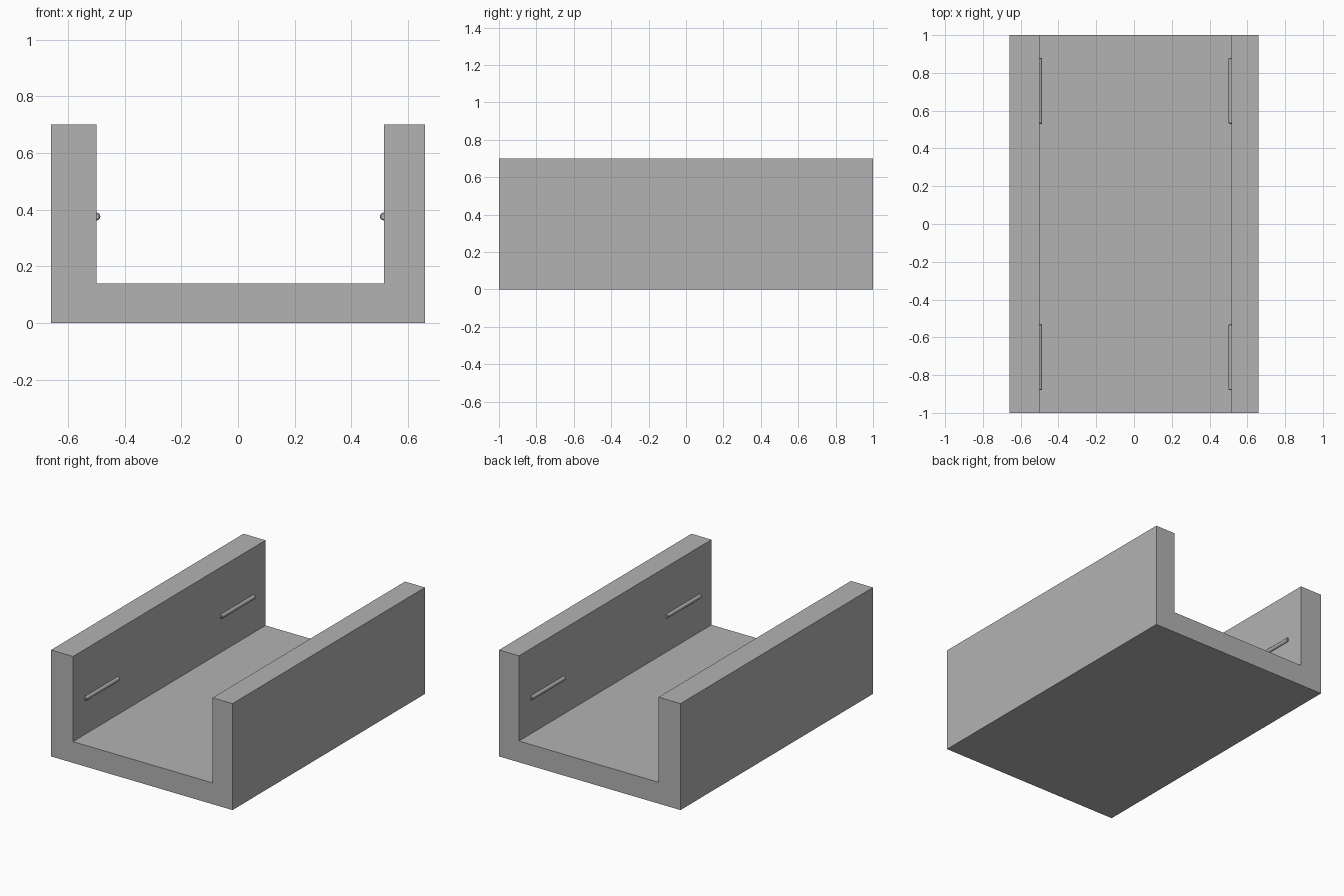
import bpy
import bmesh
from mathutils import Matrix

cube = bpy.data.objects.get("Cube")
if cube:
    bpy.data.objects.remove(cube, do_unlink=True)

# Single plain grey
grey = bpy.data.materials.new("plain grey")
grey.use_nodes = True
grey.diffuse_color = (0.45, 0.45, 0.45, 1)
grey.node_tree.nodes["Principled BSDF"].inputs["Base Color"].default_value = grey.diffuse_color


def add_object(name, bm):
    bmesh.ops.recalc_face_normals(bm, faces=bm.faces)
    mesh = bpy.data.meshes.new(name)
    bm.to_mesh(mesh)
    bm.free()
    mesh.materials.append(grey)
    obj = bpy.data.objects.new(name, mesh)
    bpy.context.collection.objects.link(obj)
    return obj


# U-shaped channel: profile extruded along y
OUTER, LEFT_WALL, RIGHT_WALL = 0.66, 0.515, -0.5
TOP, FLOOR = 0.70, 0.14
profile = [(-OUTER, 0), (OUTER, 0), (OUTER, TOP), (LEFT_WALL, TOP),
           (LEFT_WALL, FLOOR), (RIGHT_WALL, FLOOR), (RIGHT_WALL, TOP), (-OUTER, TOP)]
bm = bmesh.new()
face = bm.faces.new([bm.verts.new((x, -1, z)) for x, z in profile])
extruded = bmesh.ops.extrude_face_region(bm, geom=[face])["geom"]
bmesh.ops.translate(bm, vec=(0, 2, 0),
                    verts=[v for v in extruded if isinstance(v, bmesh.types.BMVert)])
add_object("channel", bm)


# Small snap ribs half sunk into the inner walls
def add_rib(name, x, y):
    bm = bmesh.new()
    bmesh.ops.create_cone(bm, cap_ends=True, segments=16, radius1=0.014, radius2=0.014,
                          depth=0.35, matrix=Matrix.Rotation(1.5708, 4, "X"))
    rims = [e for e in bm.edges if any(len(f.verts) > 4 for f in e.link_faces)]
    bmesh.ops.bevel(bm, geom=rims, offset=0.004, segments=1, affect="EDGES")
    rib = add_object(name, bm)
    rib.location = (x, y, 0.376)
    bpy.context.view_layer.objects.active = rib
    rib.select_set(True)
    bpy.ops.object.shade_smooth_by_angle()
    rib.select_set(False)


bpy.ops.object.select_all(action="DESELECT")
for side, x in (("left", LEFT_WALL), ("right", RIGHT_WALL)):
    for end, y in (("front", -0.705), ("back", 0.705)):
        add_rib(f"{end}_{side}_rib", x, y)
